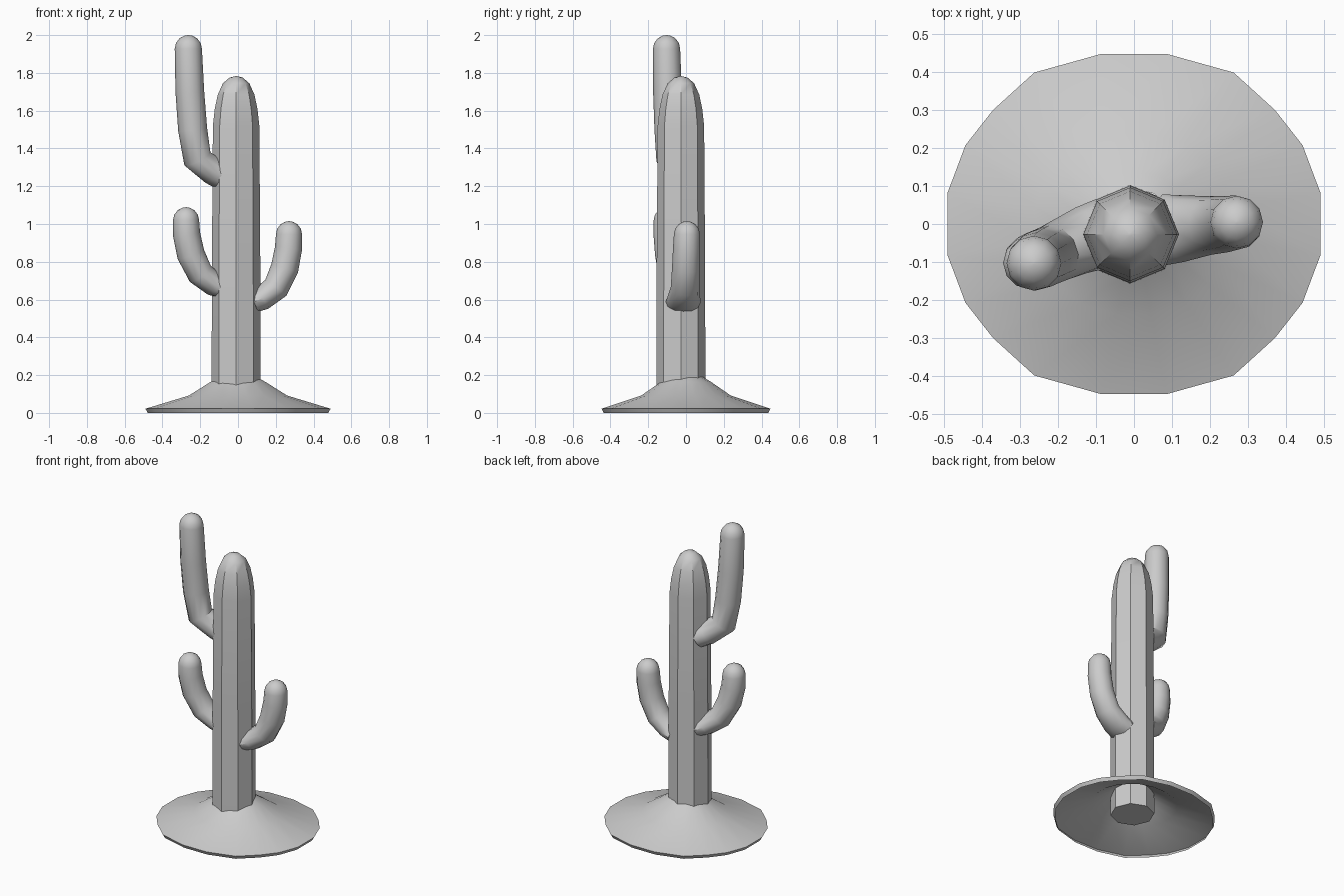
import bpy
import bmesh
import math
from mathutils import Vector

cube = bpy.data.objects.get("Cube")
if cube:
    bpy.data.objects.remove(cube, do_unlink=True)

# Single plain grey
grey = bpy.data.materials.new("plain grey")
grey.use_nodes = True
colour = (0.6, 0.6, 0.6, 1)
grey.diffuse_color = colour
for node in grey.node_tree.nodes:
    if node.type == 'BSDF_PRINCIPLED':
        node.inputs["Base Color"].default_value = colour


def loft(name, rings, angle, cap_start=True, cap_end=True):
    """Skin a list of equal-length point rings into a smooth-by-angle object."""
    bm = bmesh.new()
    loops = [[bm.verts.new(p) for p in ring] for ring in rings]
    n = len(loops[0])
    for a, b in zip(loops, loops[1:]):
        for i in range(n):
            j = (i + 1) % n
            bm.faces.new((a[i], a[j], b[j], b[i]))
    if cap_start:
        bm.faces.new(loops[0][::-1])
    if cap_end:
        bm.faces.new(loops[-1])
    mesh = bpy.data.meshes.new(name)
    bm.to_mesh(mesh)
    bm.free()
    mesh.materials.append(grey)
    obj = bpy.data.objects.new(name, mesh)
    bpy.context.collection.objects.link(obj)
    bpy.ops.object.select_all(action='DESELECT')
    obj.select_set(True)
    bpy.context.view_layer.objects.active = obj
    bpy.ops.object.shade_smooth_by_angle(angle=math.radians(angle))
    return obj


def ring_around(centre, u, v, ru, rv, sides):
    turns = [math.tau * i / sides for i in range(sides)]
    return [centre + u * ru * math.cos(t) + v * rv * math.sin(t) for t in turns]


def arm(name, path, side_radii, radii):
    """Bent tube with a flared root and a round tip."""
    pts = [Vector(p) for p in path]
    rings = []
    for i, p in enumerate(pts):
        d = (pts[min(i + 1, len(pts) - 1)] - pts[max(i - 1, 0)]).normalized()
        if i == len(pts) - 1:
            d = Vector((0, 0, 1))
        across = Vector((0, 1, 0))
        u = (across - d * across.dot(d)).normalized()
        rings.append(ring_around(p, u, d.cross(u), side_radii[i], radii[i], 12))
    r = radii[-1]
    for deg in (25, 50, 72, 88):
        t = math.radians(deg)
        rings.append(ring_around(pts[-1] + d * r * math.sin(t), u, d.cross(u),
                                 r * math.cos(t), r * math.cos(t), 12))
    return loft(name, rings, 40)


# Trunk: eight-sided column with a domed top
trunk_profile = [(0.13, 0.045), (0.128, 0.8), (0.123, 1.52), (0.113, 1.61),
                 (0.097, 1.685), (0.07, 1.745), (0.035, 1.775), (0.004, 1.783)]
X, Y = Vector((1, 0, 0)), Vector((0, 1, 0))
loft("trunk", [ring_around(Vector((-0.01, -0.027, z)), X, Y, r, r, 8)
               for r, z in trunk_profile], 40)

# Arms
arm("upper_right_arm",
    [(-0.08, -0.025, 1.255), (-0.13, -0.04, 1.28), (-0.215, -0.08, 1.345),
     (-0.24, -0.09, 1.5), (-0.255, -0.098, 1.7), (-0.263, -0.103, 1.928)],
    [0.093, 0.088, 0.078, 0.077, 0.076, 0.072],
    [0.075, 0.075, 0.077, 0.077, 0.076, 0.072])
side_radii = [0.093, 0.088, 0.077, 0.074, 0.072, 0.069]
radii = [0.055, 0.064, 0.07, 0.074, 0.072, 0.069]
arm("lower_right_arm",
    [(-0.08, -0.025, 0.66), (-0.125, -0.04, 0.68), (-0.2, -0.07, 0.737),
     (-0.25, -0.09, 0.84), (-0.272, -0.1, 0.945), (-0.275, -0.102, 1.02)],
    side_radii, radii)
arm("left_arm",
    [(0.08, -0.015, 0.585), (0.125, -0.012, 0.605), (0.2, -0.004, 0.662),
     (0.247, 0, 0.765), (0.267, 0.003, 0.87), (0.27, 0.005, 0.946)],
    side_radii, radii)

# Mound: thin open shell with a low rim, outline mirrored from one quarter
quarter = [(0.49, 0.082), (0.443, 0.207), (0.37, 0.3), (0.262, 0.398), (0.086, 0.447)]
half = quarter + [(-x, y) for x, y in reversed(quarter)]
outline = half + [(-x, -y) for x, y in half]
mound_profile = [(0.975, 0), (1, 0.022), (0.53, 0.092), (0.3, 0.163), (0.2, 0.19)]
loft("mound", [[Vector((x * s, y * s, z)) for x, y in outline]
               for s, z in mound_profile], 40, False, False)
